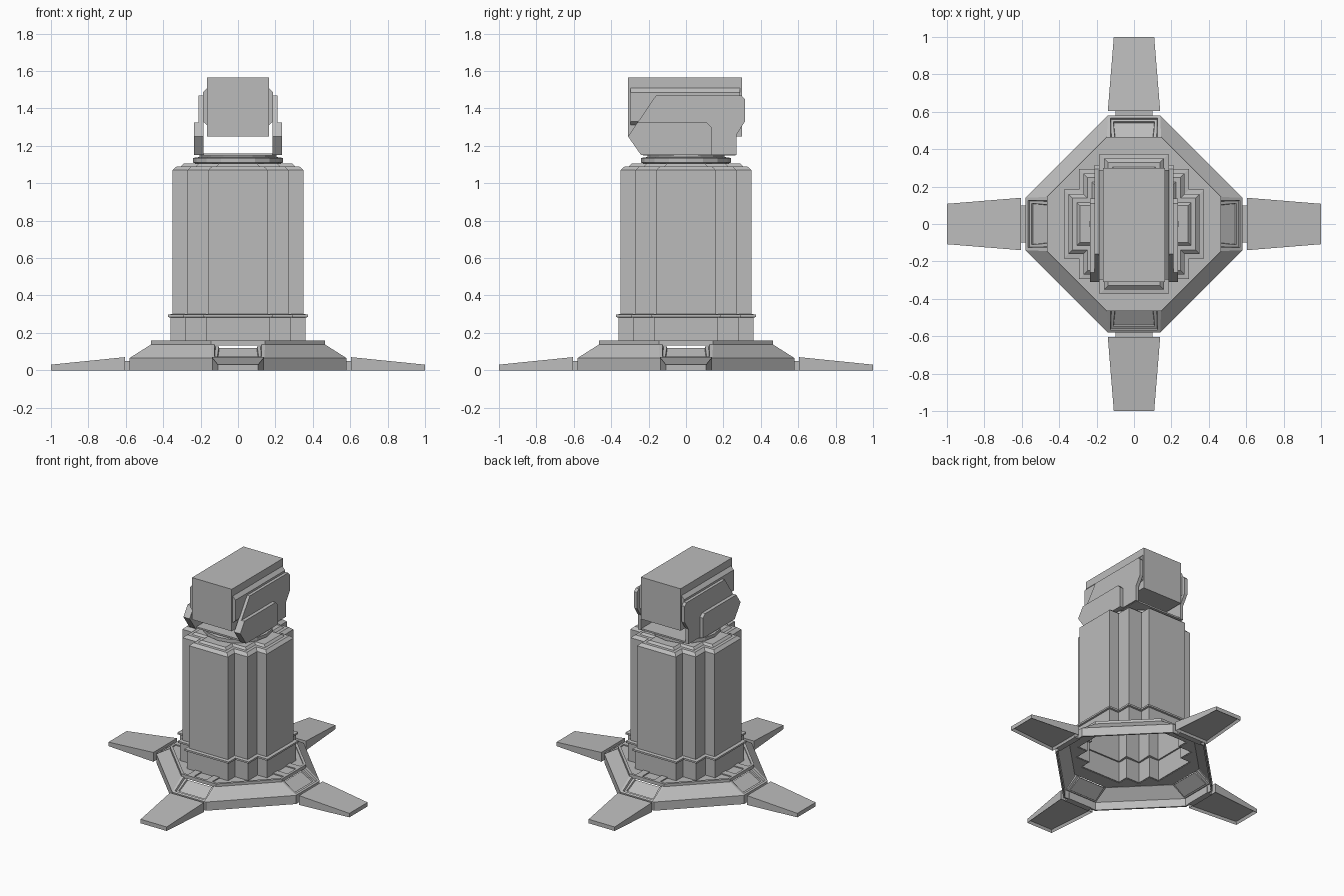
import bpy, bmesh, math
from mathutils import Matrix

cube = bpy.data.objects.get("Cube")
if cube:
    bpy.data.objects.remove(cube, do_unlink=True)

grey = bpy.data.materials.new("plain grey")
grey.use_nodes = True
grey.diffuse_color = (0.5, 0.5, 0.5, 1)
grey.node_tree.nodes["Principled BSDF"].inputs["Base Color"].default_value = (0.5, 0.5, 0.5, 1)


def finish(name, bm, wall=0):
    bmesh.ops.recalc_face_normals(bm, faces=bm.faces)
    mesh = bpy.data.meshes.new(name)
    bm.to_mesh(mesh)
    bm.free()
    mesh.materials.append(grey)
    obj = bpy.data.objects.new(name, mesh)
    bpy.context.collection.objects.link(obj)
    if wall:
        mod = obj.modifiers.new("wall", "SOLIDIFY")
        mod.thickness = wall
        mod.offset = -1
    return obj


def around(quadrant):
    """Repeat a quarter outline four times about z."""
    pts = []
    for k in range(4):
        c, s = round(math.cos(k * math.pi / 2)), round(math.sin(k * math.pi / 2))
        pts += [(c * x - s * y, s * x + c * y) for x, y in quadrant]
    return pts


def step_quarter(e):
    a, b, c = 0.16 + e, 0.27 + e, 0.35 + e
    return [(c, a), (b, a), (b, b), (a, b), (a, c)]


def stepped(e):
    return around(step_quarter(e))


def octagon(r, h):
    return around([(r, h), (h, r)])


def circle(r, n=16):
    return [(r * math.cos(2 * math.pi * i / n), r * math.sin(2 * math.pi * i / n)) for i in range(n)]


def loft(levels, bottom=True, top=True):
    """Skin a stack of matching outlines given as (outline, z)."""
    bm = bmesh.new()
    rings = [[bm.verts.new((x, y, z)) for x, y in pts] for pts, z in levels]
    for lo, hi in zip(rings, rings[1:]):
        for i in range(len(lo)):
            j = (i + 1) % len(lo)
            bm.faces.new((lo[i], lo[j], hi[j], hi[i]))
    if bottom:
        bm.faces.new(rings[0][::-1])
    if top:
        bm.faces.new(rings[-1])
    return bm


def prism(name, pts, lo, hi, place):
    """Extrude an outline; place maps (u, v, depth) to x, y, z."""
    bm = loft([(pts, lo), (pts, hi)])
    for v in bm.verts:
        v.co = place(*v.co)
    return finish(name, bm)


def box(name, x, y, z):
    pts = [(x[0], y[0]), (x[1], y[0]), (x[1], y[1]), (x[0], y[1])]
    return prism(name, pts, z[0], z[1], lambda u, v, d: (u, v, d))


# Hollow sloped base with a recessed pocket on each of the four short sides
bm = loft([(octagon(0.58, 0.14), 0), (octagon(0.58, 0.14), 0.065),
           (octagon(0.465, 0.145), 0.138)], bottom=False, top=False)
bmesh.ops.recalc_face_normals(bm, faces=bm.faces)
pockets = []
for f in bm.faces:
    c = f.calc_center_median()
    if c.z > 0.08 and min(abs(c.x), abs(c.y)) < 0.01:
        pockets.append(f)
for f in pockets:
    bmesh.ops.inset_region(bm, faces=[f], thickness=0.02)
    bmesh.ops.inset_region(bm, faces=[f], thickness=0.004, depth=-0.014)
    bmesh.ops.inset_region(bm, faces=[f], thickness=0.018)
    bmesh.ops.inset_region(bm, faces=[f], thickness=0.003, depth=-0.01)
finish("base_skirt", bm, 0.012)

# Deck around the column: flat floor with a stepped hole, plus a raised rim
R, H = 0.465, 0.145
hole = step_quarter(0.01)
quarter = [(R, 0), (R, H), (H, R), (0, R), (0, hole[-1][1])] + hole[::-1] + [(hole[0][0], 0)]
for k in range(4):
    deck = prism("deck_quarter", quarter, 0.132, 0.15, lambda u, v, d: (u, v, d))
    deck.data.transform(Matrix.Rotation(k * math.pi / 2, 4, "Z"))
outer, inner = octagon(R, H), octagon(R - 0.018, H - 0.008)
finish("deck_rim", loft([(outer, 0.138), (outer, 0.158), (inner, 0.158), (inner, 0.145)],
                        bottom=False, top=False))

# Four hollow feet, their links to the base and the deck ribs
for k in range(4):
    turn = Matrix.Rotation(k * math.pi / 2, 4, "Z")
    plan = [(0.605, -0.14), (1.0, -0.108), (1.0, 0.108), (0.605, 0.14)]
    bm = loft([(plan, 0), (plan, 0.07)])
    for v in bm.verts:
        if v.co.z > 0.01 and v.co.x > 0.9:
            v.co.z = 0.03
    bmesh.ops.recalc_face_normals(bm, faces=bm.faces)
    sole = min(bm.faces, key=lambda f: f.calc_center_median().z)
    bmesh.ops.inset_region(bm, faces=[sole], thickness=0.015)
    bmesh.ops.translate(bm, verts=sole.verts, vec=(0, 0, 0.018))
    parts = [finish("foot", bm),
             box("foot_link", (0.565, 0.61), (-0.1, 0.1), (0.0, 0.05))]
    for side in (-1, 1):
        ys = sorted((side * 0.05, side * 0.1))
        parts.append(box("deck_rib", (0.36, 0.45), ys, (0.145, 0.158)))
    for p in parts:
        p.data.transform(turn)

# Stepped column with a collar, thin trim and bevelled cap
finish("column", loft([(stepped(0.012), 0.135), (stepped(0.012), 0.282), (stepped(0.024), 0.285),
                       (stepped(0.024), 0.298), (stepped(0), 0.301), (stepped(0), 1.07),
                       (stepped(-0.022), 1.09)], bottom=False), 0.012)

# Turntable
finish("turntable_plinth", loft([(stepped(-0.04), 1.085), (stepped(-0.06), 1.105)]))
finish("turntable", loft([(circle(0.21), 1.1), (circle(0.24), 1.11), (circle(0.24), 1.135),
                          (circle(0.205), 1.14), (circle(0.205), 1.157)]))

# Yoke: floor, side plates and thick outer cheeks
box("yoke_floor", (-0.2, 0.2), (-0.23, 0.265), (1.148, 1.16))
plate = [(-0.24, 1.15), (0.27, 1.15), (0.27, 1.26), (0.315, 1.33), (0.315, 1.45),
         (0.295, 1.47), (-0.16, 1.47), (-0.31, 1.25)]
cheek = [(-0.24, 1.15), (0.135, 1.15), (0.135, 1.3), (0.11, 1.325), (-0.26, 1.325), (-0.31, 1.25)]
for side, word in ((1, "left"), (-1, "right")):
    place = lambda u, v, d: (side * d, u, v)
    prism(word + "_yoke_plate", plate, 0.185, 0.21, place)
    prism(word + "_yoke_cheek", cheek, 0.205, 0.236, place)

# Head: long box with a bulge along both sides
half = [(0.165, 1.25), (0.165, 1.31), (0.188, 1.33), (0.188, 1.485), (0.165, 1.51), (0.165, 1.565)]
core = [(-0.165, 1.25), (0.165, 1.25), (0.165, 1.565), (-0.165, 1.565)]
depth = lambda u, v, d: (u, d, v)
prism("head", core, -0.31, 0.3, depth)
prism("head_side_bulge", half + [(-x, z) for x, z in half[::-1]], -0.298, 0.29, depth)
